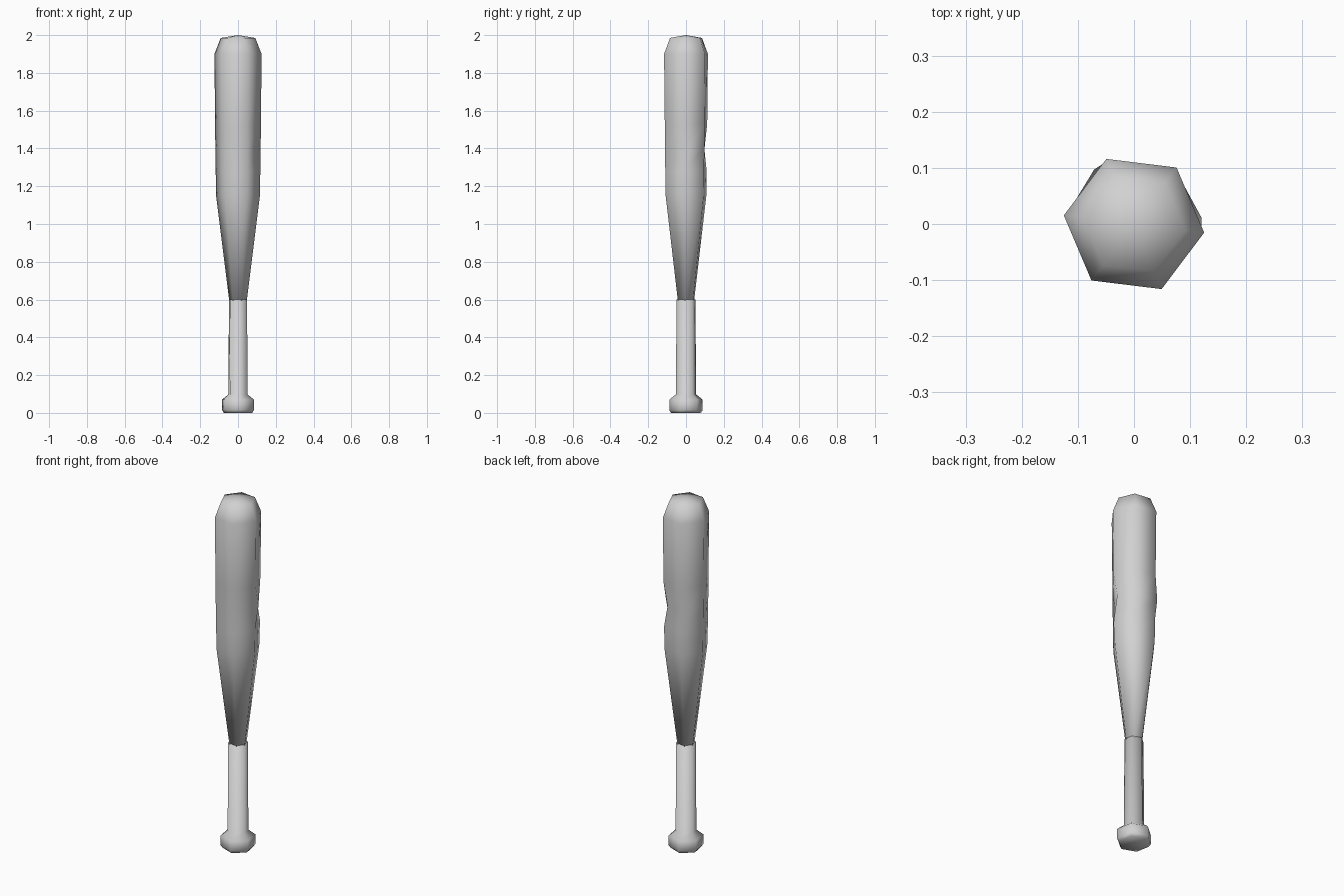
import bpy, bmesh, math

cube = bpy.data.objects.get("Cube")
if cube:
    bpy.data.objects.remove(cube, do_unlink=True)

# Single painted grey
grey = bpy.data.materials.new("light_grey")
grey.use_nodes = True
colour = (0.64, 0.64, 0.64, 1.0)
grey.diffuse_color = colour
grey.node_tree.nodes["Principled BSDF"].inputs["Base Color"].default_value = colour

SIDES = 6


def loft(name, profile, start_deg, apex=None, moved=None):
    """Six-sided smooth loft through (radius, z) rings; moved replaces
    the x, y of single corners, keyed by (ring, corner)."""
    moved = moved or {}
    bm = bmesh.new()
    rings = []
    for i, (r, z) in enumerate(profile):
        ring = []
        for k in range(SIDES):
            a = math.radians(start_deg + 360 * k / SIDES)
            x, y = moved.get((i, k), (r * math.cos(a), r * math.sin(a)))
            ring.append(bm.verts.new((x, y, z)))
        rings.append(ring)
    for low, high in zip(rings, rings[1:]):
        for k in range(SIDES):
            n = (k + 1) % SIDES
            bm.faces.new((low[k], low[n], high[n], high[k]))
    bm.faces.new(rings[0][::-1])
    if apex is None:
        bm.faces.new(rings[-1])
    else:
        tip = bm.verts.new((0, 0, apex))
        for k in range(SIDES):
            bm.faces.new((rings[-1][k], rings[-1][(k + 1) % SIDES], tip))
    for f in bm.faces:
        f.smooth = True
    mesh = bpy.data.meshes.new(name)
    bm.to_mesh(mesh)
    bm.free()
    mesh.materials.append(grey)
    obj = bpy.data.objects.new(name, mesh)
    bpy.context.collection.objects.link(obj)
    return obj


# Handle with flared knob at its foot
loft("handle_and_knob",
     [(0.080, 0.0), (0.090, 0.015), (0.090, 0.070), (0.054, 0.098), (0.051, 0.60)],
     -20)

# Tapered barrel with domed end and a dent on the back
loft("barrel",
     [(0.047, 0.595), (0.117, 1.15), (0.119, 1.28), (0.121, 1.40),
      (0.122, 1.53), (0.126, 1.90), (0.092, 1.985)],
     -7, apex=2.0,
     moved={(3, 0): (0.120, 0.012), (3, 1): (0.048, 0.098), (3, 2): (-0.071, 0.097)})
